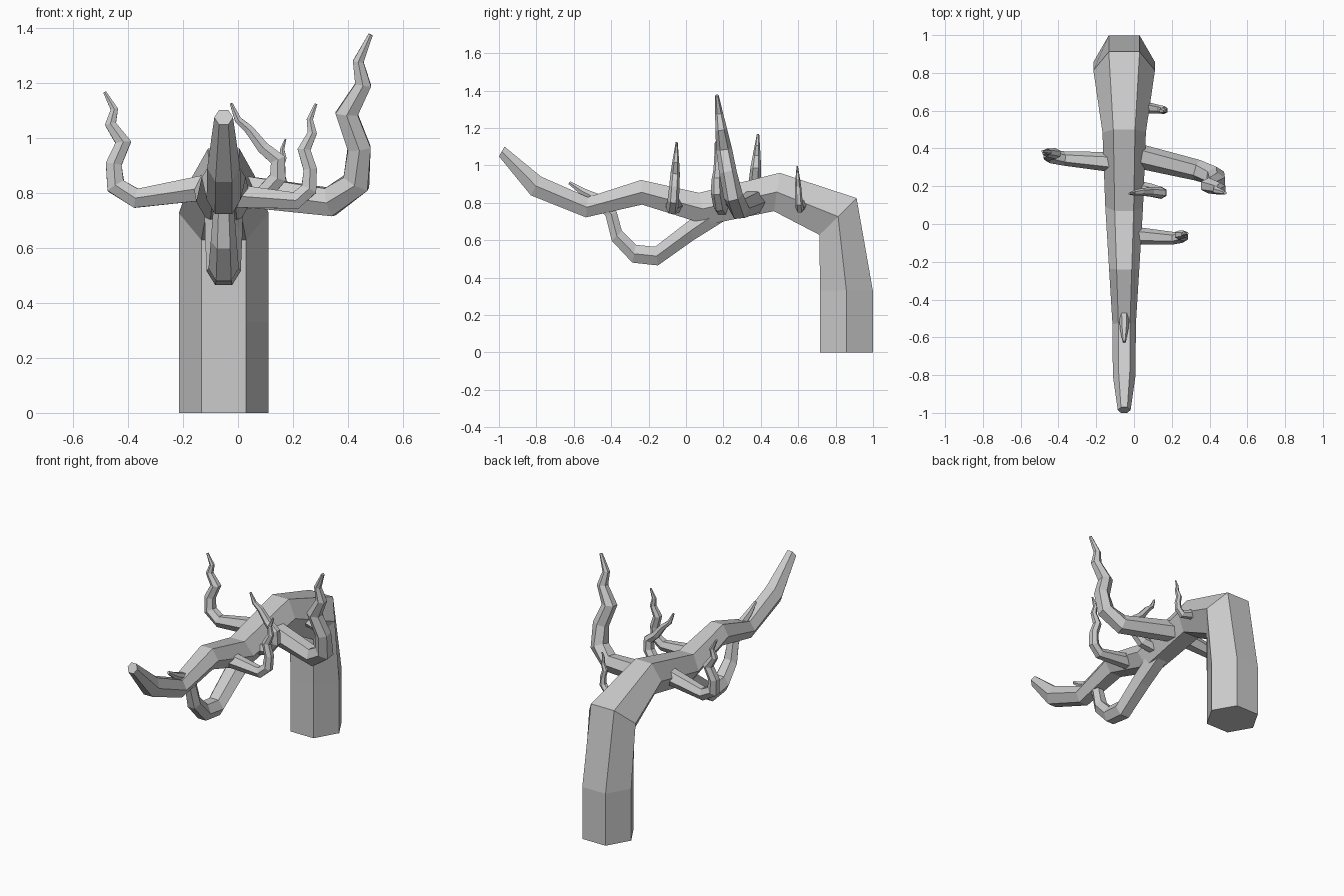
import bpy, bmesh, math
from mathutils import Vector

if "Cube" in bpy.data.objects:
    bpy.data.objects.remove(bpy.data.objects["Cube"])

CX = -0.052  # trunk plane


def hex_tube(name, rings):
    """Loft hexagons; each ring is (centre, side vector, up vector to flat)."""
    bm = bmesh.new()
    loops = []
    for c, s, u in rings:
        loops.append([bm.verts.new(c + s * a + u * b) for a, b in
                      ((1, 0), (.5, 1), (-.5, 1), (-1, 0), (-.5, -1), (.5, -1))])
    for p, q in zip(loops, loops[1:]):
        for i in range(6):
            j = (i + 1) % 6
            bm.faces.new((p[i], p[j], q[j], q[i]))
    bm.faces.new(loops[0][::-1])
    bm.faces.new(loops[-1])
    bmesh.ops.recalc_face_normals(bm, faces=bm.faces)
    me = bpy.data.meshes.new(name)
    bm.to_mesh(me)
    bm.free()
    ob = bpy.data.objects.new(name, me)
    bpy.context.collection.objects.link(ob)
    return ob


def profile_tube(name, rows):
    """Rings from side profile: (top y, top z, bottom y, bottom z, half width)."""
    rings = []
    for ty, tz, by, bz, w in rows:
        t, b = Vector((CX, ty, tz)), Vector((CX, by, bz))
        rings.append(((t + b) / 2, Vector((w, 0, 0)), (t - b) / 2))
    return hex_tube(name, rings)


def path_tube(name, pts):
    """Rings along a path lying near the xz plane: (x, y, z, radius)."""
    P = [Vector(p[:3]) for p in pts]
    rings = []
    for i, p in enumerate(P):
        a = (p - P[i - 1]).normalized() if i else Vector()
        b = (P[i + 1] - p).normalized() if i < len(P) - 1 else Vector()
        t = (a + b).normalized()
        up = Vector((0, 1, 0)).cross(t).normalized()
        side = t.cross(up)
        r = pts[i][3]
        rings.append((p, side * r, up * r * .87 / max(.75, (a + b).length / 2 if a.length and b.length else 1)))
    return hex_tube(name, rings)


# Shared upward wiggle, relative to the elbow: x, z, radius factor
WIGGLE = ((0, 0, 1), (.095, .07, .93), (.105, .195, .84), (.06, .32, .76),
          (.12, .425, .56), (.102, .51, .38), (.147, .608, .17))


def branch(name, root, elbow, tip_y, sx, sz, r):
    pts = [root]
    for dx, dz, f in WIGGLE:
        y = elbow[1] + (tip_y - elbow[1]) * (dz / .608) ** .6
        pts.append((elbow[0] + dx * sx, y, elbow[2] + dz * sz, r * f))
    return path_tube(name, pts)


# Trunk, bending over into the long main limb
profile_tube("trunk", [
    (.999, 0, .716, 0, .163), (.999, .33, .716, .33, .163),
    (.912, .825, .714, .628, .163), (.5, .96, .47, .755, .115),
    (.07, .853, .11, .682, .1), (-.24, .922, -.235, .79, .08),
    (-.525, .83, -.535, .722, .062), (-.775, .94, -.83, .84, .06),
    (-.97, 1.1, -1.0, 1.048, .034)])

# Hanging loop that rejoins the limb and ends in a twig
profile_tube("hanging_loop", [
    (.14, .8, .2, .70, .07), (.01, .70, .04, .60, .068),
    (-.165, .565, -.15, .465, .062), (-.268, .575, -.287, .48, .055),
    (-.343, .65, -.397, .597, .047), (-.37, .75, -.43, .73, .038),
    (-.45, .84, -.5, .80, .028), (-.545, .877, -.565, .845, .022),
    (-.62, .915, -.628, .9, .009)])

# Side branches
branch("right_large_branch", (-.02, .37, .81, .066), (.335, .285, .767), .165, 1, 1, .056)
branch("left_branch", (-.08, .325, .825, .055), (-.37, .347, .78), .385, -.78, .635, .038)
branch("right_front_branch", (-.03, -.06, .79, .05), (.21, -.075, .772), -.05, .5, .578, .033)
branch("right_rear_twig", (.03, .62, .80, .035), (.133, .608, .77), .595, .27, .37, .022)

# Branch curling back over the limb
path_tube("curling_branch", [
    (-.04, .2, .76, .042), (.085, .18, .785, .035), (.145, .165, .855, .032),
    (.145, .165, .92, .029), (.09, .17, .965, .025), (.04, .17, 1.03, .019),
    (.0, .165, 1.065, .014), (-.025, .16, 1.125, .006)])
